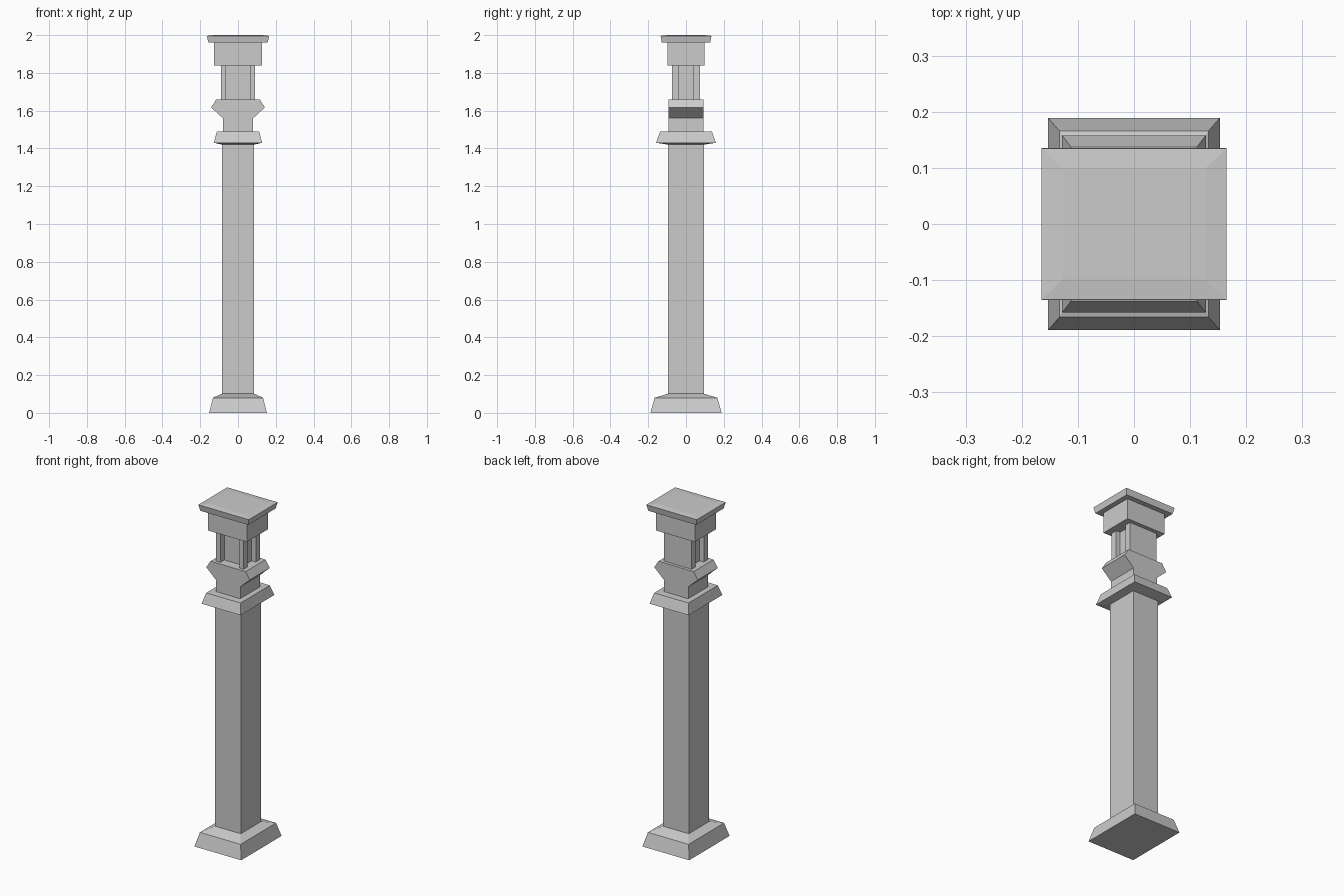
import bpy, bmesh

if "Cube" in bpy.data.objects:
    bpy.data.objects.remove(bpy.data.objects["Cube"])


def finish(name, bm):
    bmesh.ops.recalc_face_normals(bm, faces=bm.faces)
    mesh = bpy.data.meshes.new(name)
    bm.to_mesh(mesh)
    bm.free()
    obj = bpy.data.objects.new(name, mesh)
    bpy.context.collection.objects.link(obj)
    return obj


def stack(name, levels):
    """Closed solid through rectangles given as (half x, half y, z)."""
    bm = bmesh.new()
    rings = [[bm.verts.new((sx * hx, sy * hy, z))
              for sx, sy in ((-1, -1), (1, -1), (1, 1), (-1, 1))]
             for hx, hy, z in levels]
    for a, b in zip(rings, rings[1:]):
        for i in range(4):
            j = (i + 1) % 4
            bm.faces.new((a[i], a[j], b[j], b[i]))
    bm.faces.new(rings[0])
    bm.faces.new(rings[-1])
    return finish(name, bm)


def prism(name, half, vector):
    """Extrude an outline, mirrored in x, along a vector."""
    outline = half + [(-x, y, z) for x, y, z in reversed(half)]
    bm = bmesh.new()
    face = bm.faces.new([bm.verts.new(p) for p in outline])
    ext = bmesh.ops.extrude_face_region(bm, geom=[face], use_keep_orig=True)
    bmesh.ops.translate(bm, vec=vector, verts=[
        v for v in ext["geom"] if isinstance(v, bmesh.types.BMVert)])
    return finish(name, bm)


# Foot, shaft and flared collar
stack("foot", [(.153, .189, 0), (.133, .166, .08), (.084, .094, .102)])
stack("shaft", [(.084, .094, .09), (.084, .094, 1.43)])
stack("collar", [(.084, .094, 1.42), (.128, .158, 1.43), (.112, .137, 1.49)])

# Pointed bracket with a constant profile from front to back
bracket = [(.08, 1.485), (.08, 1.56), (.142, 1.617), (.115, 1.66)]
prism("bracket", [(x, -.093, z) for x, z in bracket], (0, .186, 0))

# Lantern: corner posts with recessed front and sides, plain back
section = [(.063, -.038), (.063, -.075), (.09, -.075), (.09, -.038),
           (.063, -.038 + .0005), (.063, .038), (.09, .038), (.09, .075)]
prism("lantern", [(x, y, 1.655) for x, y in section], (0, 0, .19))

# Head block and cap slab with a barely sloped top
stack("head_block", [(.127, .098, 1.84), (.127, .098, 1.965)])
stack("cap", [(.157, .128, 1.96), (.165, .135, 1.996), (.127, .099, 2)])
